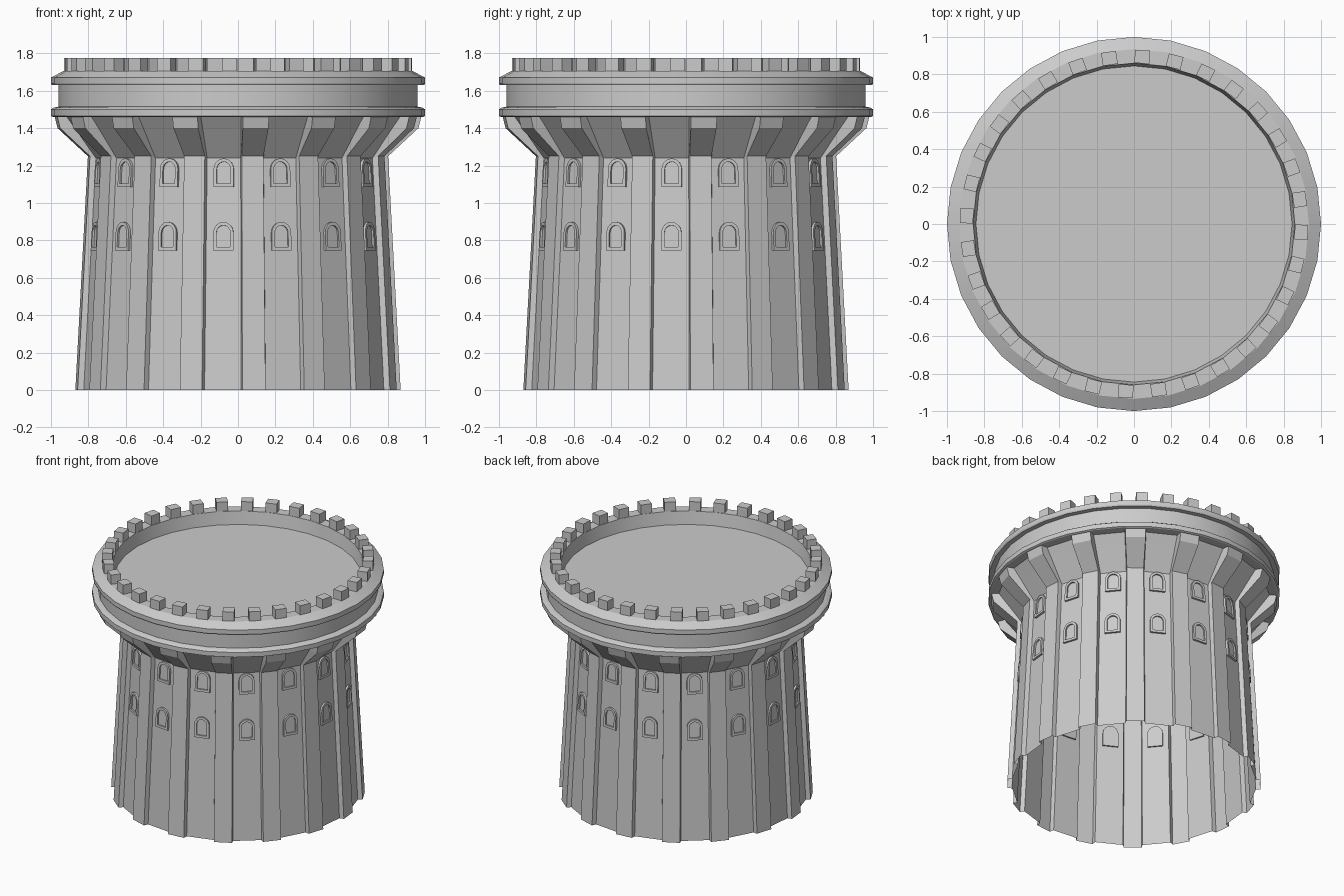
import bpy, bmesh
from math import sin, cos, pi, radians
from mathutils import Matrix, Vector

if "Cube" in bpy.data.objects:
    bpy.data.objects.remove(bpy.data.objects["Cube"])


def make_object(name, verts, faces, smooth=False):
    mesh = bpy.data.meshes.new(name)
    mesh.from_pydata(verts, [], faces)
    obj = bpy.data.objects.new(name, mesh)
    bpy.context.collection.objects.link(obj)
    bm = bmesh.new()
    bm.from_mesh(mesh)
    bmesh.ops.recalc_face_normals(bm, faces=bm.faces)
    bm.to_mesh(mesh)
    bm.free()
    if smooth:
        bpy.ops.object.select_all(action='DESELECT')
        obj.select_set(True)
        bpy.context.view_layer.objects.active = obj
        bpy.ops.object.shade_smooth_by_angle(angle=radians(25))
    return obj


def loft(rings, cap_end=False, cap_start=False):
    n = len(rings[0])
    verts = [v for ring in rings for v in ring]
    faces = [(k * n + i, k * n + (i + 1) % n, (k + 1) * n + (i + 1) % n, (k + 1) * n + i)
             for k in range(len(rings) - 1) for i in range(n)]
    if cap_start:
        faces.append(tuple(range(n))[::-1])
    if cap_end:
        faces.append(tuple(range((len(rings) - 1) * n, len(rings) * n)))
    return verts, faces


def polar(r, a, z):
    return (r * cos(a), r * sin(a), z)


STEP = 2 * pi / 16
WINDOW_START = -pi / 2 - STEP / 4
RIB_HALF, PANEL_HALF = radians(4.1), radians(6.7)

# Ribbed shaft, open below, flaring into corbels: rib radius, rib z, panel radius, panel z
levels = [(.870, 0, .838, 0), (.803, 1.25, .772, 1.24),
          (.965, 1.40, .886, 1.40), (.980, 1.46, .93, 1.46)]
rings = []
for rib_r, rib_z, pan_r, pan_z in levels:
    ring = []
    for i in range(16):
        a = WINDOW_START + i * STEP
        b = a + STEP / 2
        ring += [polar(pan_r, a - PANEL_HALF, pan_z), polar(pan_r, a + PANEL_HALF, pan_z),
                 polar(rib_r, b - RIB_HALF, rib_z), polar(rib_r, b + RIB_HALF, rib_z)]
    rings.append(ring)
make_object("ribbed_shaft", *loft(rings))

# Moulded parapet with sunken roof deck
profile = [(.90, 1.46), (.99, 1.46), (1, 1.465), (1, 1.50), (.985, 1.51), (.96, 1.515),
           (.96, 1.63), (.995, 1.63), (1, 1.64), (1, 1.67), (.935, 1.705), (.86, 1.705), (.845, 1.61)]
make_object("parapet_and_roof",
            *loft([[polar(r, 2 * pi * i / 32, z) for i in range(32)] for r, z in profile],
                  cap_end=True), smooth=True)

# Merlons around the rim
verts, faces = [], []
for i in range(32):
    rot = Matrix.Rotation(2 * pi * (i - .25) / 32, 4, 'Z')
    v, f = loft([[rot @ Vector((x, y, z)) for x, y in
                  ((.86, -.04), (.93, -.04), (.93, .04), (.86, .04))]
                 for z in (1.69, 1.775)], True, True)
    faces += [tuple(j + len(verts) for j in q) for q in f]
    verts += v
make_object("merlons", verts, faces)


# Arched windows: raised frame around a recessed pane
def arch(w, bottom, top, x):
    spring = top - w * 1.05
    pts = [(-w, bottom), (w, bottom)]
    pts += [(w * cos(t * pi / 8), spring + w * 1.05 * sin(t * pi / 8)) for t in range(9)]
    return [Vector((x, y, z)) for y, z in pts]


verts, faces = [], []
slope = (.838 - .772) / 1.24
for base in (.745, 1.085):
    for i in range(16):
        r = (.838 - slope * base) * cos(PANEL_HALF)
        place = (Matrix.Rotation(WINDOW_START + i * STEP, 4, 'Z')
                 @ Matrix.Translation((r, 0, base)) @ Matrix.Rotation(-slope, 4, 'Y'))
        outline = [arch(.054, 0, .153, -.012), arch(.054, 0, .153, .014),
                   arch(.037, .018, .135, .014), arch(.037, .018, .135, .003)]
        v, f = loft([[place @ p for p in ring] for ring in outline], True, True)
        faces += [tuple(j + len(verts) for j in q) for q in f]
        verts += v
make_object("arched_windows", verts, faces)
